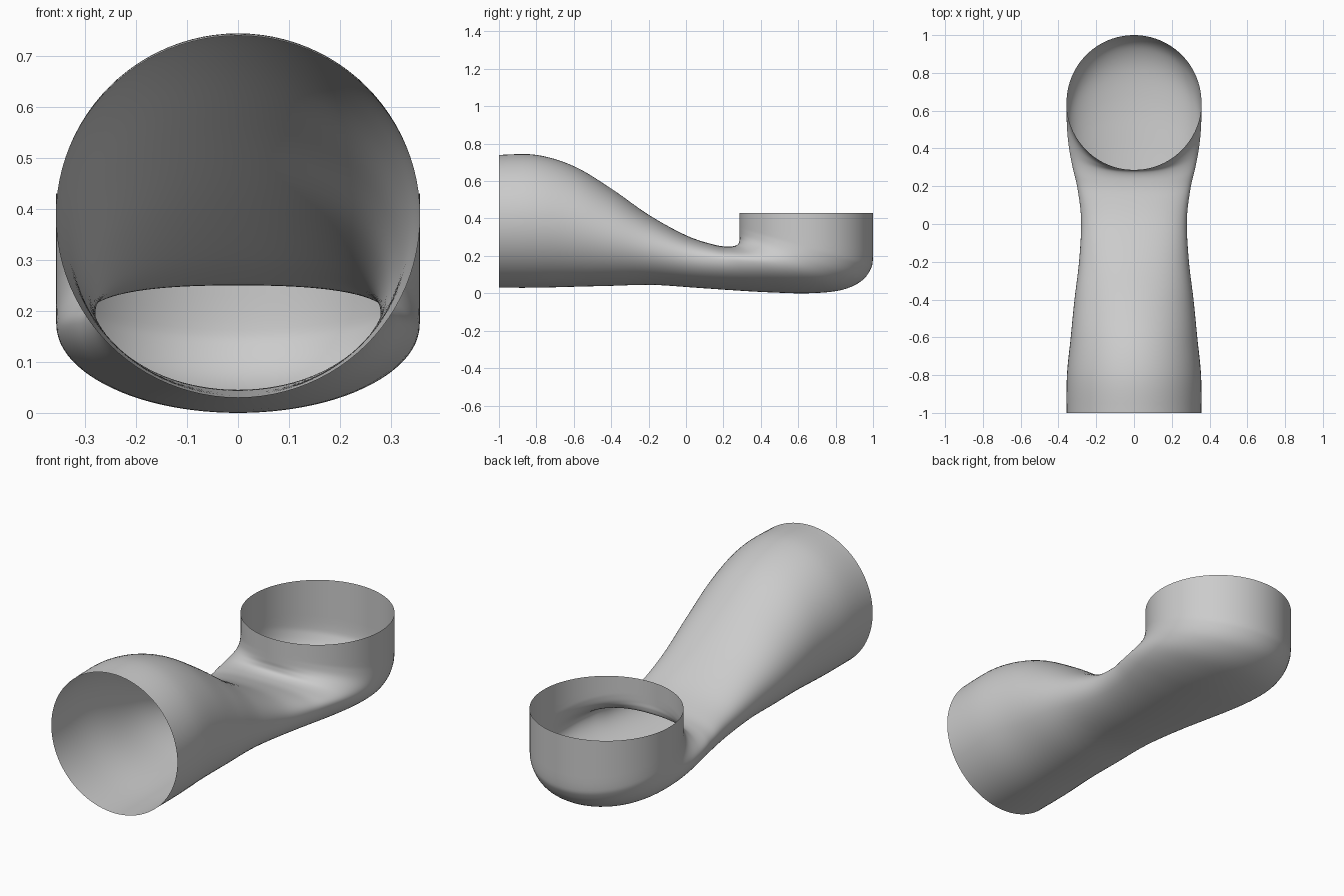
import bpy
import bmesh
import math
from mathutils import Vector

SIDES = 96      # points round each ring
STEPS = 6       # rings between two neighbouring sections

default_cube = bpy.data.objects.get("Cube")
if default_cube:
    bpy.data.objects.remove(default_cube, do_unlink=True)

# Sections of the duct: crown y, crown z, floor y, floor z,
# half width, height share of the widest line, squareness of the upper half
SECTIONS = [
    (-1, .74, -1, .03, .357, .5, 2),
    (-.8, .74, -.8, .03, .355, .5, 2),
    (-.6, .68, -.6, .035, .335, .5, 2),
    (-.4, .56, -.4, .04, .315, .5, 2),
    (-.2, .42, -.18, .045, .29, .52, 2.1),
    (0, .31, .05, .03, .28, .57, 2.3),
    (.15, .26, .27, .015, .3, .63, 2.5),
    (.23, .25, .45, .005, .325, .65, 2.5),
    (.275, .26, .65, 0, .345, .62, 2.3),
    (.286, .285, .82, .015, .355, .56, 2.1),
    (.286, .31, .93, .06, .357, .52, 2),
    (.286, .34, .985, .125, .357, .5, 2),
    (.286, .37, 1, .2, .357, .5, 2),
    (.286, .43, 1, .43, .357, .5, 2),
]


def make_material(name, colour):
    material = bpy.data.materials.new(name)
    material.use_nodes = True
    material.diffuse_color = colour
    shader = material.node_tree.nodes["Principled BSDF"]
    shader.inputs["Base Color"].default_value = colour
    shader.inputs["Roughness"].default_value = .6
    return material


def blend(before, start, end, after, t):
    """Smooth spline value between start and end."""
    slope_in, slope_out = (end - before) / 2, (after - start) / 2
    bend = 3 * (end - start) - 2 * slope_in - slope_out
    twist = 2 * (start - end) + slope_in + slope_out
    return start + t * (slope_in + t * (bend + t * twist))


def smooth_sections(keys):
    last = len(keys) - 1
    for i in range(last):
        near = keys[max(i - 1, 0)], keys[i], keys[i + 1], keys[min(i + 2, last)]
        for step in range(STEPS):
            yield [blend(*values, step / STEPS) for values in zip(*near)]
    yield keys[last]


def ring_points(section):
    crown_y, crown_z, floor_y, floor_z, width, share, power = section
    crown = Vector((0, crown_y, crown_z))
    floor = Vector((0, min(floor_y, 1), max(floor_z, 0)))
    middle = floor.lerp(crown, share)
    for i in range(SIDES):
        angle = math.tau * i / SIDES
        across, up = math.cos(angle), math.sin(angle)
        exponent = 2 / power if up > 0 else 1
        side = math.copysign(abs(across) ** exponent, across) * width
        reach = (crown if up > 0 else floor) - middle
        yield middle + reach * abs(up) ** exponent + Vector((side, 0, 0))


def loft(name, keys, material):
    bm = bmesh.new()
    rings = [[bm.verts.new(p) for p in ring_points(s)]
             for s in smooth_sections(keys)]
    for ring, following in zip(rings, rings[1:]):
        for i in range(SIDES):
            j = (i + 1) % SIDES
            bm.faces.new((ring[j], ring[i], following[i], following[j]))
    # Turn the shell so that its faces point outwards
    bm.normal_update()
    first = bm.faces[:][SIDES // 4]
    if first.normal.z < 0:
        bmesh.ops.reverse_faces(bm, faces=bm.faces[:])
    mesh = bpy.data.meshes.new(name)
    bm.to_mesh(mesh)
    bm.free()
    mesh.materials.append(material)
    obj = bpy.data.objects.new(name, mesh)
    bpy.context.collection.objects.link(obj)
    return obj


# Open thin-walled duct: round inlet, flattened neck, upturned round outlet
grey = make_material("plain grey", (.6, .6, .6, 1))
duct = loft("duct_elbow", SECTIONS, grey)
bpy.context.view_layer.objects.active = duct
duct.select_set(True)
bpy.ops.object.shade_smooth_by_angle(angle=math.radians(60))
